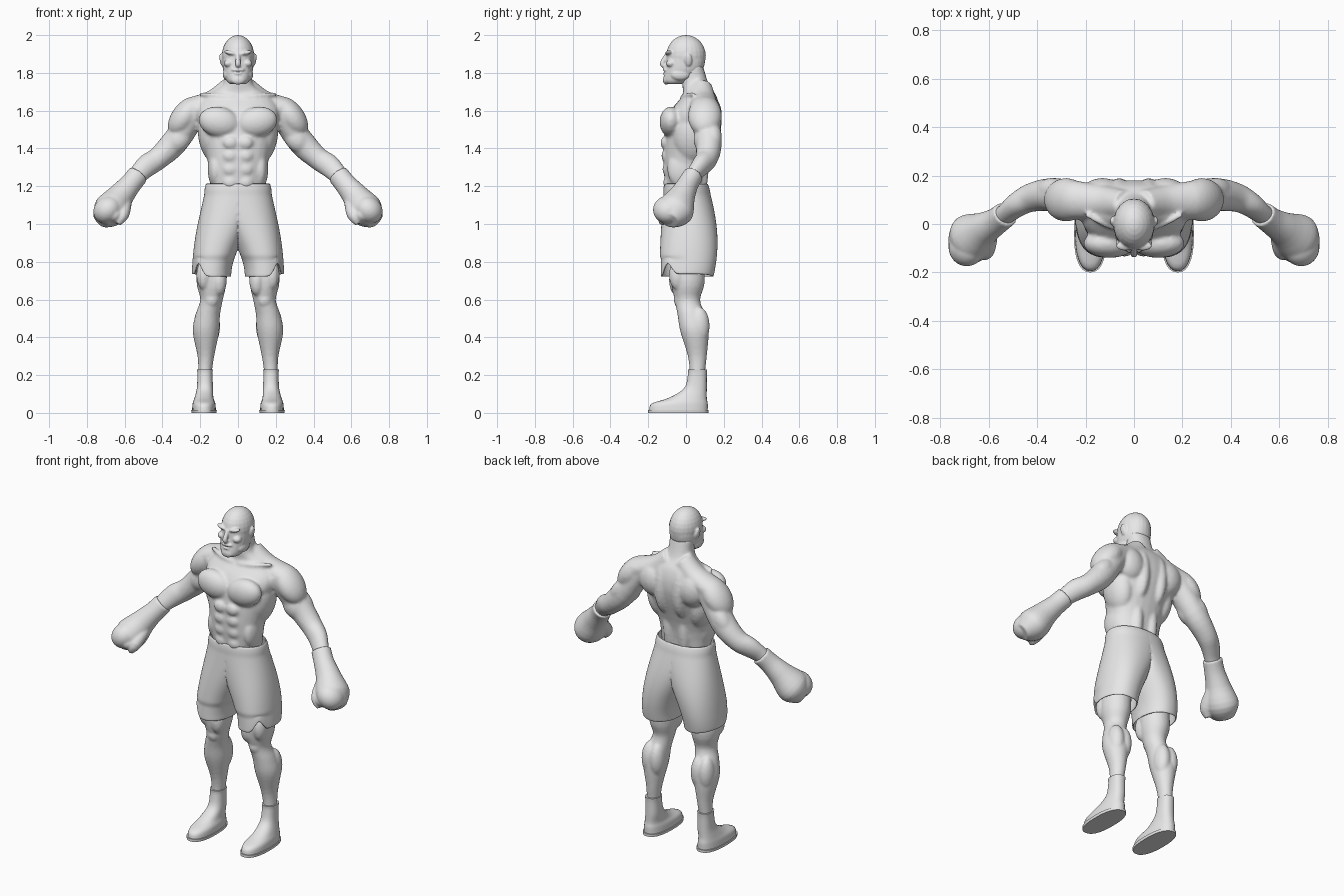
import bpy, bmesh
from math import cos, sin, pi, radians, copysign
from mathutils import Matrix, Vector

if "Cube" in bpy.data.objects:
    bpy.data.objects.remove(bpy.data.objects["Cube"])

grey = bpy.data.materials.new("plain_grey")
grey.use_nodes = True
grey.diffuse_color = (.8, .8, .8, 1)
grey.node_tree.nodes["Principled BSDF"].inputs["Base Color"].default_value = grey.diffuse_color

LEFT, RIGHT = 1, -1
BOTH, MIDDLE = (LEFT, RIGHT), (LEFT,)


def rounded(value, squareness):
    return copysign(abs(value) ** (2 / squareness), value)


def smooth_path(rings, steps=4):
    """Pass a smooth curve through a few rings."""
    rows = [rings[0], *rings, rings[-1]]
    path = []
    for before, start, end, after in zip(rows, rows[1:], rows[2:], rows[3:]):
        for k in range(steps):
            t = k / steps
            path.append([q + t / 2 * (r - p + t * (2 * p - 5 * q + 4 * r - s + t * (3 * (q - r) + s - p)))
                         for p, q, r, s in zip(before, start, end, after)])
    return path + [rings[-1]]


def tube(mesh, rings, sides=BOTH, upright=False, squareness=2, count=28):
    """Closed loft through rings of x, y, z, side radius, depth radius."""
    rings = smooth_path(rings)
    points = [Vector(ring[:3]) for ring in rings]
    last = len(points) - 1
    for side in sides:
        loops = []
        for i, (point, ring) in enumerate(zip(points, rings)):
            across, depth = Vector((1, 0, 0)), Vector((0, 1, 0))
            if not upright:
                along = (points[min(i + 1, last)] - points[max(i - 1, 0)]).normalized()
                depth = (depth - along * depth.dot(along)).normalized()
                across = depth.cross(along)
            loop = []
            for k in range(count):
                angle = 2 * pi * k / count
                spot = (point + across * ring[3] * rounded(cos(angle), squareness)
                        + depth * ring[4] * rounded(sin(angle), squareness))
                loop.append(mesh.verts.new((spot.x * side, spot.y, spot.z)))
            loops.append(loop)
        for lower, upper in zip(loops, loops[1:]):
            for k in range(count):
                j = (k + 1) % count
                mesh.faces.new((lower[k], lower[j], upper[j], upper[k]))
        mesh.faces.new(loops[0])
        mesh.faces.new(loops[-1])


def stack(mesh, rows, sides=MIDDLE, squareness=2):
    """Upright loft from rows of z, centre x, side radius, front y, back y."""
    tube(mesh, [(x, (front + back) / 2, z, radius, (back - front) / 2)
                for z, x, radius, front, back in rows], sides, True, squareness)


def ball(mesh, at, size, tilt=0, sides=BOTH):
    for side in sides:
        matrix = (Matrix.Diagonal((side, 1, 1, 1)) @ Matrix.Translation(at)
                  @ Matrix.Rotation(radians(tilt), 4, 'Y') @ Matrix.Diagonal((*size, 1)))
        bmesh.ops.create_uvsphere(mesh, u_segments=24, v_segments=14, radius=1, matrix=matrix)


def finish(name, mesh, voxel=0, relax=3):
    """Make the object; a voxel size blends its pieces into one skin."""
    bmesh.ops.recalc_face_normals(mesh, faces=mesh.faces)
    data = bpy.data.meshes.new(name)
    mesh.to_mesh(data)
    mesh.free()
    data.materials.append(grey)
    thing = bpy.data.objects.new(name, data)
    bpy.context.collection.objects.link(thing)
    bpy.ops.object.select_all(action='DESELECT')
    thing.select_set(True)
    bpy.context.view_layer.objects.active = thing
    bpy.ops.object.shade_smooth_by_angle(angle=radians(50))
    if voxel:
        blend = thing.modifiers.new("Blend", 'REMESH')
        blend.mode, blend.voxel_size, blend.use_smooth_shade = 'VOXEL', voxel, True
        soften = thing.modifiers.new("Soften", 'SMOOTH')
        soften.factor, soften.iterations = .5, relax
    return thing


# Torso, neck and arms
body = bmesh.new()
stack(body, [(1.1, 0, .14, -.09, .09), (1.3, 0, .155, -.12, .11), (1.5, 0, .2, -.11, .17),
             (1.6, 0, .22, -.08, .18), (1.68, 0, .17, -.02, .16), (1.74, 0, .08, -.02, .12),
             (1.84, 0, .07, -.03, .09)], squareness=2.3)
trapezius = [(.04, .08, 1.72, .06, .06), (.13, .09, 1.65, .06, .07), (.25, .1, 1.61, .06, .08)]
arm = [(.2, .09, 1.62, .06, .08), (.33, .12, 1.44, .07, .07), (.42, .11, 1.35, .06, .06),
       (.48, .08, 1.31, .06, .05), (.53, .04, 1.26, .05, .04), (.58, .01, 1.2, .04, .04)]
collarbone = [(.02, -.02, 1.67, .01, .01), (.1, -.01, 1.68, .01, .01), (.2, .04, 1.69, .01, .01)]
for strand in (trapezius, arm, collarbone):
    tube(body, strand)
deltoid = ball(body, at=(.28, .1, 1.57), size=(.07, .09, .12), tilt=-37)
biceps = ball(body, at=(.31, .09, 1.45), size=(.06, .05, .08), tilt=-35)
triceps = ball(body, at=(.34, .14, 1.46), size=(.05, .05, .09), tilt=-35)
pectoral = ball(body, at=(.1, -.08, 1.54), size=(.11, .06, .08), tilt=-12)
side_back = ball(body, at=(.14, .03, 1.46), size=(.07, .1, .14), tilt=10)
shoulder_blade = ball(body, at=(.13, .12, 1.58), size=(.09, .07, .1), tilt=20)
upper_back = ball(body, at=(.06, .11, 1.55), size=(.05, .08, .16))
lower_back = ball(body, at=(.05, .07, 1.3), size=(.04, .05, .17))
oblique = ball(body, at=(.12, -.02, 1.29), size=(.04, .08, .1))
for row in range(4):
    abdominal = ball(body, at=(.04, -.11 + row * .005, 1.43 - row * .07), size=(.04, .025, .035))
finish("torso_and_arms", body, voxel=.009, relax=4)

# Head: skull, jaw and features
head = bmesh.new()
ball(head, at=(0, 0, 1.89), size=(.086, .105, .11), sides=MIDDLE)
stack(head, [(1.74, 0, .04, -.1, -.03), (1.76, 0, .06, -.12, .02), (1.82, 0, .08, -.11, .09),
             (1.9, 0, .08, -.1, .1), (1.95, 0, .06, -.08, .07)], squareness=2.2)
tube(head, [(0, -.1, 1.9, .01, .01), (0, -.125, 1.85, .014, .014), (0, -.11, 1.836, .014, .012)], MIDDLE)
brow = ball(head, at=(.035, -.09, 1.905), size=(.04, .02, .012), tilt=-12)
cheek = ball(head, at=(.05, -.08, 1.85), size=(.025, .025, .02))
jaw_corner = ball(head, at=(.06, -.03, 1.79), size=(.02, .05, .03))
ear = ball(head, at=(.087, .012, 1.868), size=(.01, .02, .034), tilt=10)
for height, width, thickness in ((1.816, .036, .01), (1.796, .024, .007), (1.762, .036, .024)):
    ball(head, at=(0, -.107, height), size=(width, .015, thickness), sides=MIDDLE)
finish("head", head, voxel=.005, relax=2)

# Shorts: one leg lofted against the centre line, then mirrored
cloth = bmesh.new()
COUNT, ROWS, SEAM = 48, 26, 20
loops = []
for row in range(ROWS + 1):
    fall = row / ROWS
    flare = sin(fall * pi / 2)
    centre, radius = .14 * flare ** 1.5, .17 - .066 * flare ** 2
    front, back = -.115 - .025 * flare, .115 + .052 * sin(.8 * pi * fall)
    band = 1.02 if row in (1, 2) else 1
    loop = []
    for k in range(COUNT):
        angle = 2 * pi * k / COUNT
        facing = max(0, min(1, -3 * sin(angle)))
        fit = band - .05 * facing * (row > SEAM)
        # The hem dips at the front and has a notch near the outer corner
        notch = max(0, .07 - .16 * abs(angle - 1.74 * pi))
        hem = .72 + .015 * max(0, cos(angle)) + notch
        seam = 1.215 - .5 * SEAM / ROWS
        drop = (row - SEAM) / (ROWS - SEAM)
        z = 1.215 - .5 * fall if row <= SEAM else seam + (hem - seam) * drop
        x = max(0, centre + radius * fit * rounded(cos(angle), 2.2))
        y = (front + back) / 2 + (back - front) / 2 * fit * rounded(sin(angle), 2.2)
        loop.append(cloth.verts.new((x, y, z)))
    loops.append(loop)
for upper, lower in zip(loops, loops[1:]):
    for k in range(COUNT):
        j = (k + 1) % COUNT
        quad = (upper[k], upper[j], lower[j], lower[k])
        if any(vert.co.x > 0 for vert in quad):
            cloth.faces.new(quad)
loose = [vert for vert in cloth.verts if not vert.link_faces]
bmesh.ops.delete(cloth, geom=loose, context='VERTS')
shorts = finish("shorts", cloth)
shorts.modifiers.new("Mirror", 'MIRROR').merge_threshold = .0005
fabric = shorts.modifiers.new("Fabric", 'SOLIDIFY')
fabric.thickness, fabric.offset = .008, -1
shorts.modifiers.new("Smooth", 'SUBSURF').levels = 1

for side, name in ((LEFT, "left"), (RIGHT, "right")):
    here = (side,)

    # Bare leg
    leg = bmesh.new()
    stack(leg, [(.9, .13, .08, -.08, .09), (.7, .14, .08, -.08, .1), (.6, .14, .06, -.06, .075),
                (.52, .16, .065, -.045, .1), (.43, .17, .07, -.03, .12), (.3, .17, .044, .01, .11),
                (.2, .175, .035, .02, .1), (.1, .175, .03, .02, .1)], here)
    knee = ball(leg, at=(.14, -.04, .6), size=(.035, .025, .04), sides=here)
    for x in (.14, .19):
        calf = ball(leg, at=(x, .07, .46), size=(.045, .055, .1), sides=here)
    for x, z in ((.1, .7), (.18, .73)):
        thigh = ball(leg, at=(x, -.045, z), size=(.04, .045, .08), sides=here)
    finish(name + "_leg", leg, voxel=.008)

    # Boot
    boot = bmesh.new()
    stack(boot, [(.014, .18, .063, -.195, .115), (.05, .18, .06, -.18, .115), (.08, .18, .05, -.09, .11),
                 (.13, .175, .043, -.01, .11), (.2, .175, .04, .01, .11), (.23, .175, .042, .01, .112)],
          here, squareness=2.3)
    finish(name + "_boot", boot)

    # Flat sole
    sole = bmesh.new()
    stack(sole, [(0, .18, .066, -.2, .12), (.016, .18, .068, -.2, .12)], here, squareness=2.4)
    finish(name + "_sole", sole)

    # Boxing glove: cuff and padded fist, curled fingers, thumb
    glove = bmesh.new()
    tube(glove, [(.53, .04, 1.26, .057, .053), (.57, .01, 1.21, .058, .056), (.62, -.02, 1.15, .07, .07),
                 (.68, -.06, 1.07, .09, .1), (.73, -.09, 1.02, .05, .055)], here)
    knuckles = ball(glove, at=(.69, -.095, 1.075), size=(.08, .08, .07), tilt=40, sides=here)
    fingers = ball(glove, at=(.655, -.1, 1.05), size=(.05, .06, .045), sides=here)
    tube(glove, [(.59, -.03, 1.13, .03, .03), (.61, -.11, 1.05, .034, .036), (.635, -.125, 1, .014, .016)], here)
    finish(name + "_glove", glove, voxel=.007)
